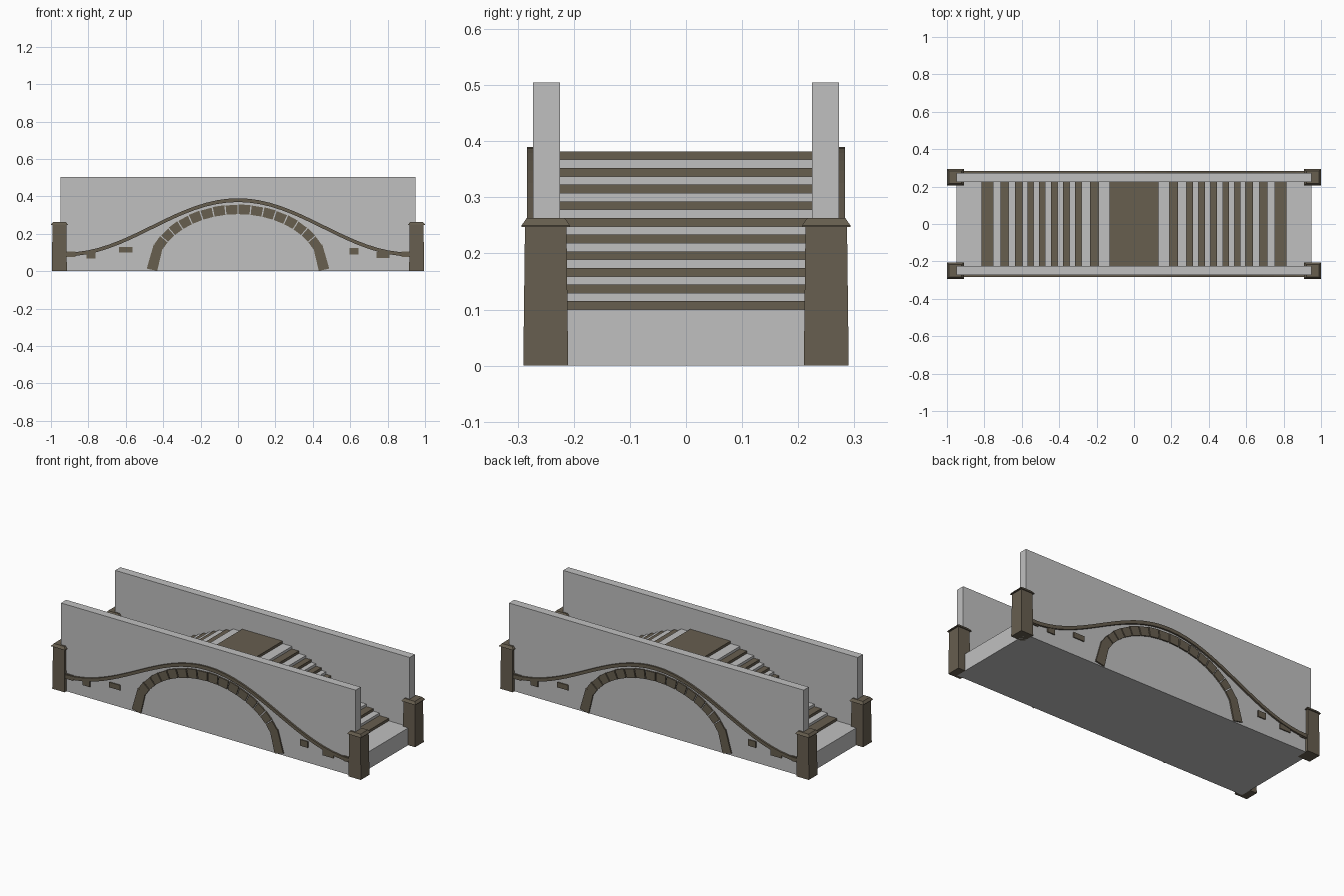
import bpy, bmesh, math

if "Cube" in bpy.data.objects:
    bpy.data.objects.remove(bpy.data.objects["Cube"])

def material(name, rgb):
    m = bpy.data.materials.new(name)
    m.diffuse_color = (*rgb, 1)
    m.use_nodes = True
    m.node_tree.nodes["Principled BSDF"].inputs["Base Color"].default_value = m.diffuse_color
    return m

GREY = material("plain_grey", (0.53, 0.53, 0.53))
BROWN = material("brown_stone", (0.135, 0.112, 0.078))

def add(name, bm, mat):
    bmesh.ops.recalc_face_normals(bm, faces=bm.faces)
    me = bpy.data.meshes.new(name)
    bm.to_mesh(me)
    bm.free()
    me.materials.append(mat)
    ob = bpy.data.objects.new(name, me)
    bpy.context.collection.objects.link(ob)
    return ob

def loft(bm, rings):
    vs = [[bm.verts.new(p) for p in r] for r in rings]
    n = len(vs[0])
    for a, b in zip(vs, vs[1:]):
        for i in range(n):
            j = (i + 1) % n
            bm.faces.new((a[i], a[j], b[j], b[i]))
    bm.faces.new(vs[0])
    bm.faces.new(vs[-1])

def box(bm, x0, x1, y0, y1, z0, z1):
    loft(bm, [[(x0, y0, z), (x1, y0, z), (x1, y1, z), (x0, y1, z)] for z in (z0, z1)])

def plate(bm, quad, side, depth):
    # side -1 is the front wall, +1 the back (turned half round)
    loft(bm, [[(-side * x, side * y, z) for x, z in quad] for y in (0.268, 0.273 + depth)])

# side walls
for side, nm in ((-1, "front_wall"), (1, "back_wall")):
    bm = bmesh.new()
    y = sorted((side * 0.225, side * 0.273))
    box(bm, -0.95, 0.95, *y, 0, 0.505)
    add(nm, bm, GREY)

# stairs rising from both ends, alternating grey and brown
half = [0.95, 0.815, 0.755, 0.715, 0.67, 0.635, 0.597, 0.57, 0.537, 0.507,
        0.475, 0.443, 0.41, 0.38, 0.345, 0.315, 0.28, 0.235, 0.19, 0.13]
z0 = 0.0
for i, x in enumerate(half):
    top = 0.1 + 0.282 * i / 19
    bm = bmesh.new()
    box(bm, -x, x, -0.2255, 0.2255, z0, top)
    add("stair_layer_%02d" % i, bm, BROWN if i % 2 else GREY)
    z0 = top

# corner pillars with bevelled caps
bm = bmesh.new()
def square(cx, cy, hx, hy, z):
    return [(cx - hx, cy - hy, z), (cx + hx, cy - hy, z), (cx + hx, cy + hy, z), (cx - hx, cy + hy, z)]
for sx in (-1, 1):
    for sy in (-1, 1):
        c = (sx * 0.955, sy * 0.25)
        loft(bm, [square(*c, 0.04, 0.04, 0), square(*c, 0.037, 0.037, 0.248)])
        loft(bm, [square(*c, 0.045, 0.043, 0.247), square(*c, 0.045, 0.043, 0.25),
                  square(*c, 0.034, 0.034, 0.263)])
add("corner_pillars", bm, BROWN)

# sweeping rail, arch stones and loose bricks on both faces
for side, nm in ((-1, "front"), (1, "back")):
    bm = bmesh.new()
    rings = []
    for i in range(33):
        x = -0.92 + 1.84 * i / 32
        z = 0.1 + 0.29 * (1 + math.cos(math.pi * x / 0.92)) / 2
        rings.append([(x, side * y, zz) for y, zz in
                      ((0.268, z - 0.02), (0.283, z - 0.02), (0.283, z), (0.268, z))])
    loft(bm, rings)
    add(nm + "_rail", bm, BROWN)

    bm = bmesh.new()
    a0 = math.acos(0.425 / 0.462)
    n = 16
    def point(t, off):
        c, s = math.cos(t), math.sin(t)
        nx, nz = c / 0.462, s / 0.33
        l = math.hypot(nx, nz)
        return (0.462 * c + off * nx / l, 0.33 * s + off * nz / l)
    for i in range(n):
        t0 = a0 + (math.pi - 2 * a0) * (i + 0.05) / n
        t1 = a0 + (math.pi - 2 * a0) * (i + 0.95) / n
        o = 0.025 + 0.002 * (i % 2)
        plate(bm, [point(t0, -0.025), point(t0, o), point(t1, o), point(t1, -0.025)], side, 0.008)
    for s in (-1, 1):
        plate(bm, [(s * 0.432, 0.002), (s * 0.488, 0.014), (s * 0.450, 0.145), (s * 0.402, 0.128)], side, 0.008)
    add(nm + "_arch_stones", bm, BROWN)

    bm = bmesh.new()
    for x, z, w, h in ((-0.60, 0.115, 0.07, 0.03), (-0.785, 0.088, 0.048, 0.042), (-0.90, 0.09, 0.06, 0.03),
                       (0.62, 0.107, 0.05, 0.036), (0.775, 0.087, 0.07, 0.03), (0.9, 0.09, 0.05, 0.03)):
        plate(bm, [(x - w / 2, z - h / 2), (x + w / 2, z - h / 2),
                   (x + w / 2, z + h / 2), (x - w / 2, z + h / 2)], side, 0.006)
    add(nm + "_loose_bricks", bm, BROWN)
